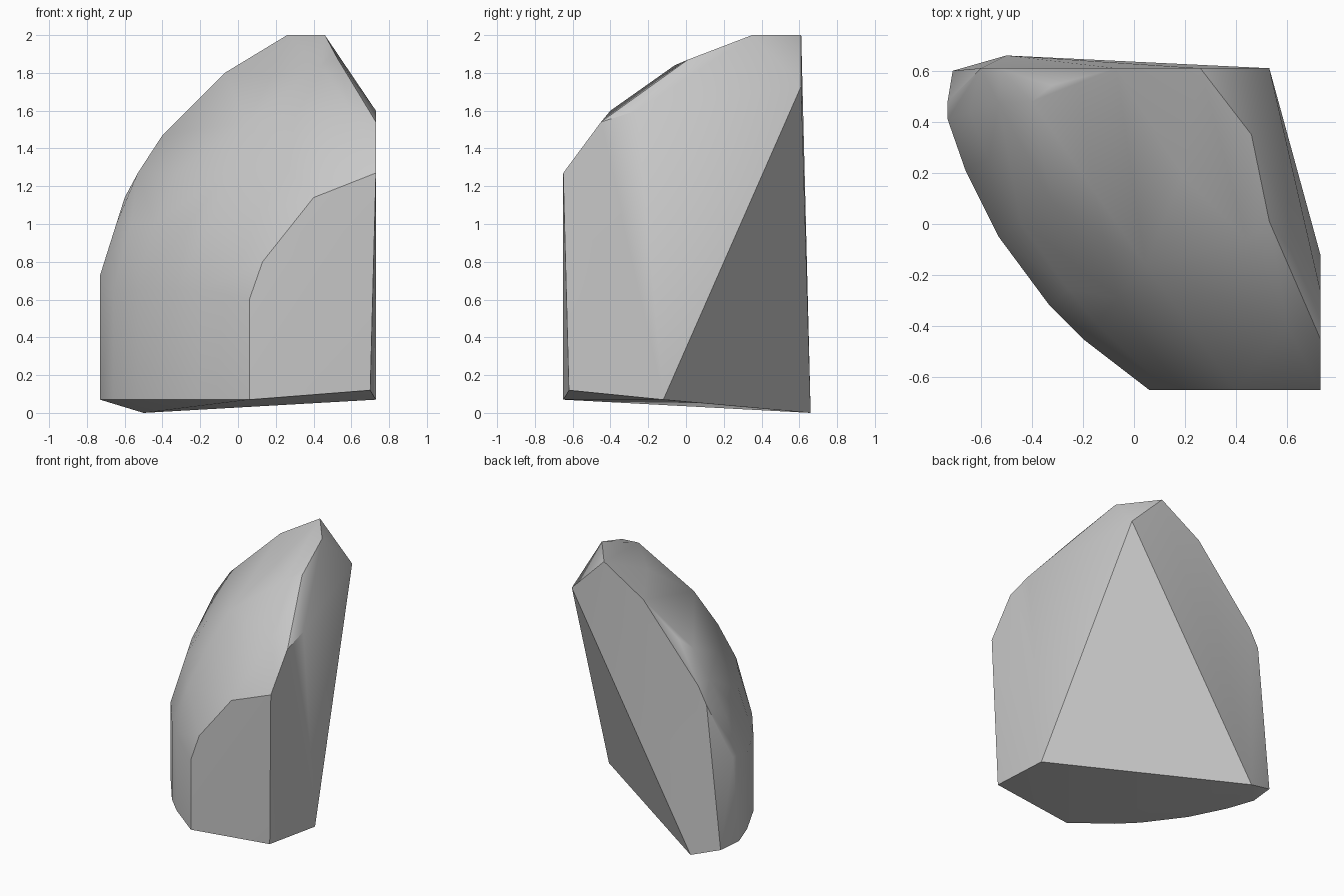
import bpy, bmesh, math
from mathutils import Vector

cube = bpy.data.objects.get("Cube")
if cube:
    bpy.data.objects.remove(cube, do_unlink=True)

# Stone colour
stone = bpy.data.materials.new("stone_grey")
stone.use_nodes = True
grey = (0.58, 0.58, 0.58, 1)
stone.diffuse_color = grey
stone.node_tree.nodes["Principled BSDF"].inputs["Base Color"].default_value = grey

# Corners of the flat cut faces
base = [(0.70, -0.62, 0.12), (0.73, -0.12, 0.07), (-0.50, 0.66, 0),
        (0.06, -0.65, 0.07), (-0.71, 0.60, 0.07)]
front_face = [(0.06, -0.65, 0.60), (0.13, -0.65, 0.80), (0.40, -0.65, 1.14),
              (0.73, -0.65, 1.27)]
right_rim = [(0.73, -0.45, 1.54), (0.73, -0.26, 1.60), (0.60, -0.40, 1.60),
             (0.53, 0.01, 1.87)]
peak = [(0.46, 0.35, 2), (0.26, 0.61, 2), (0.53, 0.61, 1.73)]
back_rim = [(-0.07, 0.61, 1.80), (-0.40, 0.48, 1.47), (-0.53, 0.61, 1.27),
            (-0.60, 0.61, 1.14), (-0.73, 0.48, 0.73), (-0.73, 0.41, 0.73)]
crown = [(0.19, 0.19, 1.80), (0.44, -0.06, 1.84)]
points = base + front_face + right_rim + peak + back_rim + crown

# Rounded shoulder: the plan curve is inset further at each higher level,
# with an extra inset at the middle of the curve
curve = [(-0.20, -0.45), (-0.33, -0.32), (-0.53, -0.05), (-0.66, 0.21), (-0.73, 0.41)]
levels = [(0.07, 0, 0, 0), (0.65, 0, 0, 0), (1.0, 0.08, 0.02, 0.09),
          (1.27, 0.21, 0.04, 0.21), (1.54, 0.38, 0.06, 0.43)]
for z, front_inset, middle_extra, back_inset in levels:
    for i, (x, y) in enumerate(curve):
        t = i / (len(curve) - 1)
        inset = front_inset + (back_inset - front_inset) * t + middle_extra * 4 * t * (1 - t)
        angle = math.radians(50 - 32 * t)
        points.append((x + inset * math.cos(angle), y + inset * math.sin(angle), z))

# Convex stone body
bm = bmesh.new()
for p in points:
    bm.verts.new(Vector(p))
hull = bmesh.ops.convex_hull(bm, input=bm.verts[:])
loose = {g for g in hull["geom_interior"] + hull["geom_unused"]
         if isinstance(g, bmesh.types.BMVert)}
bmesh.ops.delete(bm, geom=list(loose), context='VERTS')
bmesh.ops.dissolve_limit(bm, angle_limit=math.radians(0.3),
                         verts=bm.verts[:], edges=bm.edges[:])
bmesh.ops.recalc_face_normals(bm, faces=bm.faces[:])
mesh = bpy.data.meshes.new("rock")
bm.to_mesh(mesh)
bm.free()
mesh.materials.append(stone)
rock = bpy.data.objects.new("rock", mesh)
bpy.context.collection.objects.link(rock)

# Smooth the shoulder, keep the cut faces crisp
bpy.ops.object.select_all(action='DESELECT')
rock.select_set(True)
bpy.context.view_layer.objects.active = rock
bpy.ops.object.shade_smooth_by_angle(angle=math.radians(32))
